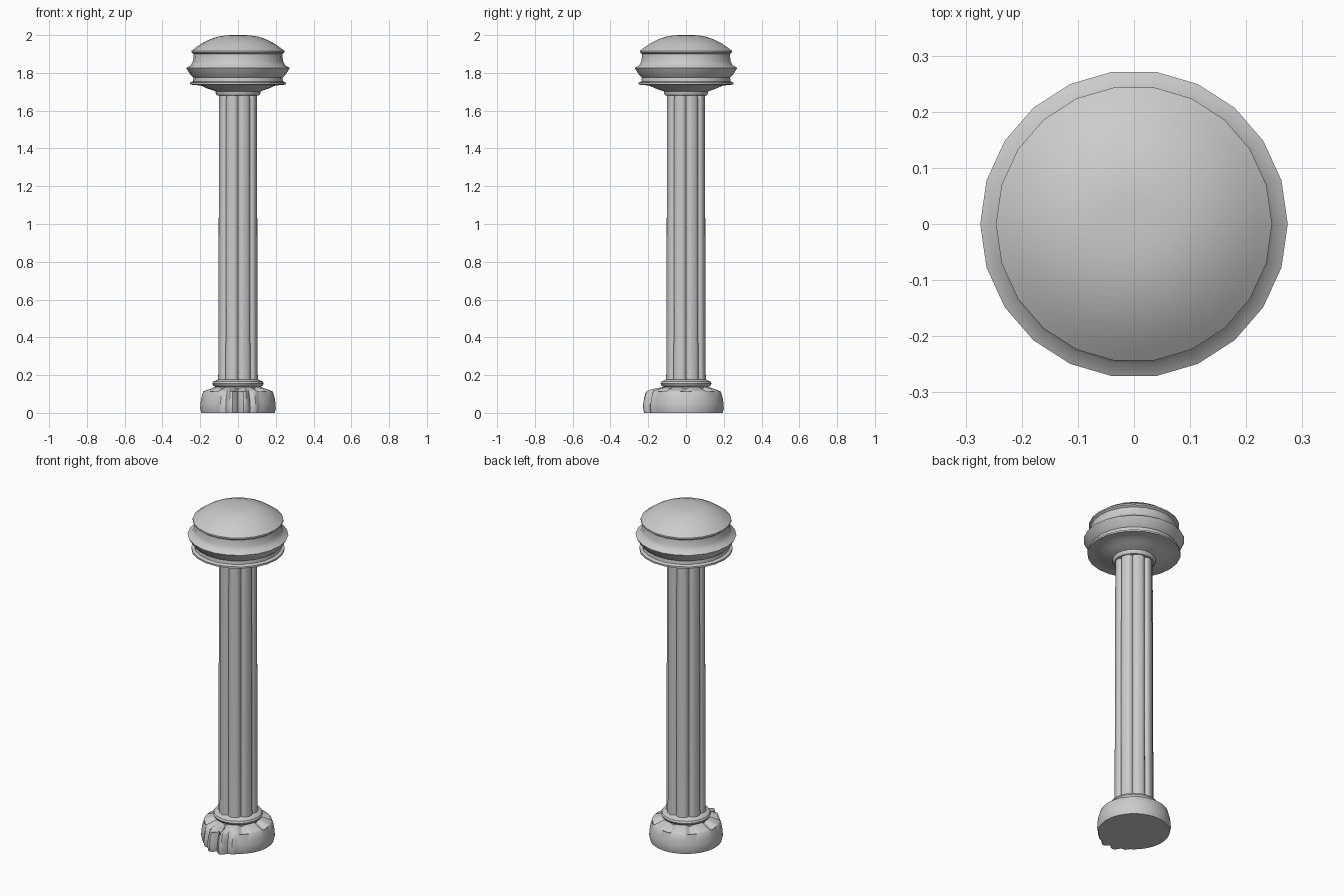
import bpy
import bmesh
import math

if "Cube" in bpy.data.objects:
    bpy.data.objects.remove(bpy.data.objects["Cube"])

stone = bpy.data.materials.new("grey_stone")
stone.diffuse_color = (0.6, 0.6, 0.6, 1)
stone.use_nodes = True
stone.node_tree.nodes["Principled BSDF"].inputs["Base Color"].default_value = stone.diffuse_color


def loft(name, profile, segments, shape=None, angle=40):
    """Stack rings of (radius, z); shape(angle, radius, z) may vary each point."""
    bm = bmesh.new()
    rings = []
    for r, z in profile:
        ring = []
        for i in range(segments):
            a = math.tau * i / segments
            rr, zz = shape(a, r, z) if shape else (r, z)
            ring.append(bm.verts.new((rr * math.cos(a), rr * math.sin(a), zz)))
        rings.append(ring)
    for low, high in zip(rings, rings[1:]):
        for i in range(segments):
            j = (i + 1) % segments
            bm.faces.new((low[i], low[j], high[j], high[i]))
    bm.faces.new(rings[0][::-1])
    bm.faces.new(rings[-1])
    bmesh.ops.recalc_face_normals(bm, faces=bm.faces)
    for f in bm.faces:
        f.smooth = True
    mesh = bpy.data.meshes.new(name)
    bm.to_mesh(mesh)
    bm.free()
    mesh.set_sharp_from_angle(angle=math.radians(angle))
    mesh.materials.append(stone)
    obj = bpy.data.objects.new(name, mesh)
    bpy.context.collection.objects.link(obj)
    return obj


# Domed cap with two ribs and a flared underside
loft("cap", [
    (0.110, 1.680), (0.118, 1.690), (0.118, 1.702), (0.135, 1.708),
    (0.165, 1.718), (0.195, 1.732), (0.225, 1.736), (0.254, 1.738),
    (0.254, 1.748), (0.238, 1.755), (0.236, 1.775), (0.252, 1.790),
    (0.274, 1.826), (0.250, 1.840), (0.238, 1.862), (0.235, 1.900),
    (0.246, 1.908), (0.246, 1.917), (0.222, 1.935), (0.190, 1.957),
    (0.150, 1.977), (0.110, 1.991), (0.070, 1.998), (0.035, 2.000)], 22)


# Fluted shaft: eight rounded lobes with narrow grooves
def flutes(a, r, z):
    return r - 0.016 * (1 - abs(math.sin(4 * a))) ** 2, z


loft("shaft", [(0.110, 0.14), (0.108, 0.20), (0.106, 0.6), (0.105, 1.2),
               (0.103, 1.70)], 96, flutes, 50)

# Rounded collar at the foot of the shaft
loft("collar", [(0.120, 0.115), (0.120, 0.138), (0.131, 0.144), (0.136, 0.155),
                (0.131, 0.166), (0.120, 0.170), (0.108, 0.178)], 22)


# Plinth: scalloped shoulder and a creased, protruding front
def plinth_shape(a, r, z):
    x = math.degrees(a) - 270
    if z > 0.10 and r < 0.18:
        z -= 0.022 * max(0, math.cos(8 * a)) ** 2 * (1 if r > 0.125 else 0.4)
    if r > 0.15 and abs(x) < 32:
        fade = 1 - abs(x) / 32
        crease = abs(math.sin(math.radians(x * 9)))
        r += 0.038 * fade ** 0.6 * crease - 0.012 * (1 - crease) * z / 0.115
    return r, z


loft("plinth", [(0.194, 0.0), (0.200, 0.025), (0.199, 0.05), (0.194, 0.08),
                (0.185, 0.112), (0.179, 0.117), (0.155, 0.126),
                (0.122, 0.137), (0.09, 0.137)], 96, plinth_shape)
